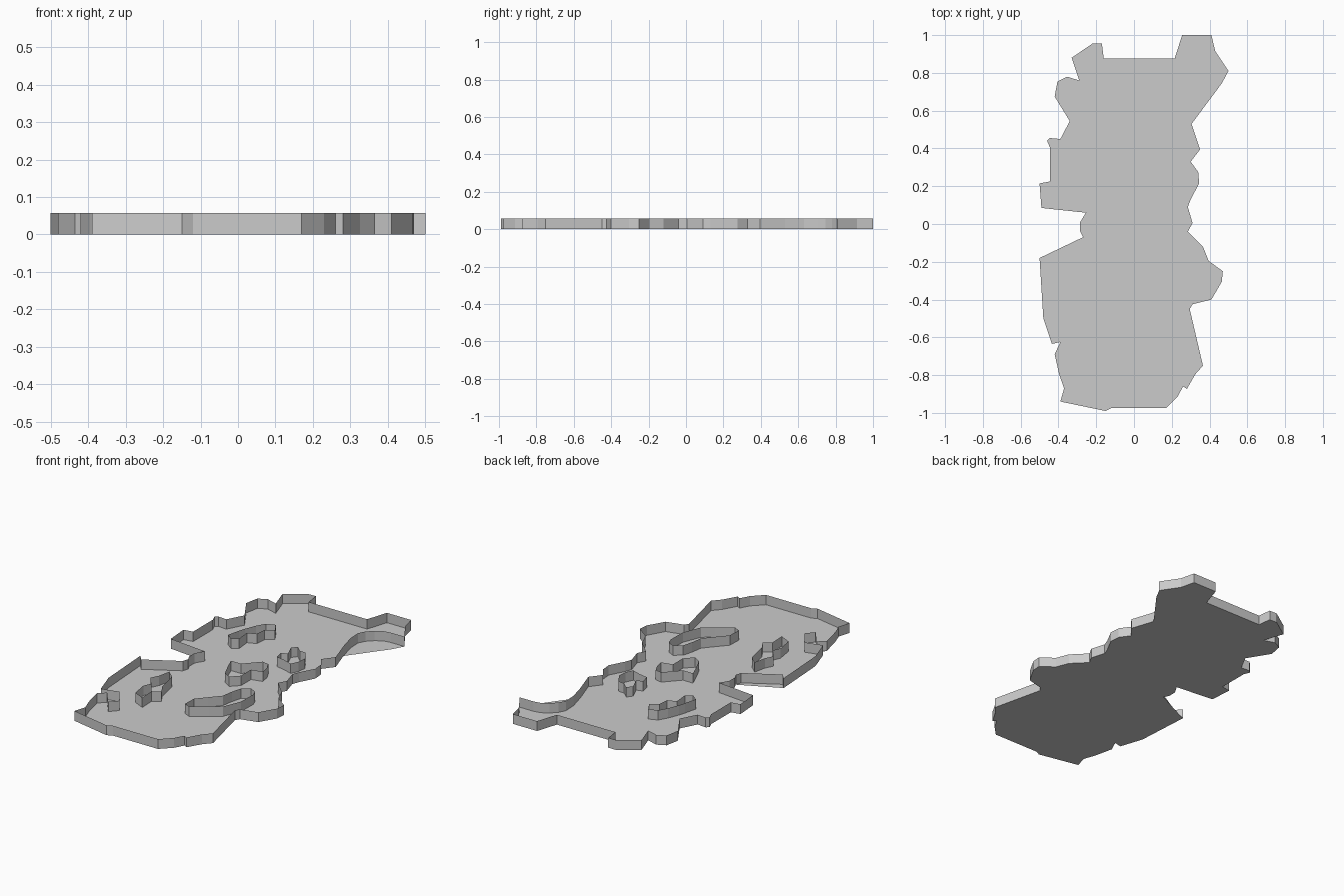
import bpy
import bmesh

WALL_HEIGHT = 0.057

# Stretches of the coastline, clockwise from the top right tab
EAST_TAB = [(.215, .875), (.255, 1), (.41, 1), (.43, .915), (.5, .81)]
EAST = [(.305, .53), (.35, .395), (.3, .33), (.34, .275), (.345, .215),
        (.3, .13), (.285, .09), (.31, .005), (.285, -.04), (.365, -.12),
        (.395, -.195), (.47, -.25), (.465, -.305), (.41, -.4), (.31, -.425),
        (.295, -.45), (.365, -.75), (.325, -.795), (.28, -.873), (.26, -.86),
        (.23, -.915), (.17, -.975)]
SOUTH = [(-.12, -.975), (-.15, -.99), (-.39, -.94), (-.37, -.87),
         (-.395, -.8), (-.42, -.69)]
SOUTH_WEST = [(-.435, -.635), (-.48, -.5), (-.5, -.18)]
WEST = [(-.27, -.07), (-.285, -.04), (-.285, .01), (-.255, .06), (-.49, .085),
        (-.5, .215), (-.445, .225), (-.445, .405), (-.46, .44), (-.445, .455),
        (-.39, .45), (-.34, .545), (-.42, .675), (-.405, .755), (-.355, .78),
        (-.29, .76), (-.33, .88), (-.22, .955), (-.17, .955), (-.16, .875)]

# The floor cuts straight across three places where the wall runs further in
FLOOR = (EAST_TAB + [(.465, .745)] + EAST + SOUTH + [(-.39, -.625)]
         + SOUTH_WEST + WEST)
WALL = (EAST_TAB + [(.41, .81), (.37, .803), (.33, .78), (.295, .745),
                    (.275, .705), (.279, .63)]
        + EAST + SOUTH
        + [(-.38, -.655), (-.31, -.745), (-.27, -.70), (-.335, -.608)]
        + SOUTH_WEST + [(-.47, -.215), (-.28, -.105)] + WEST)

# Closed wall loops standing inside
ISLANDS = {
    "long_island_wall": [
        (.034, -.532), (.037, -.454), (.085, -.40), (.14, -.337), (.15, -.27),
        (.167, -.211), (.21, -.18), (.25, -.2), (.262, -.236), (.26, -.343),
        (.217, -.448), (.16, -.49), (.111, -.523), (.07, -.55)],
    "middle_island_wall": [
        (-.015, -.097), (-.05, -.02), (-.075, .043), (-.011, .043),
        (.069, .129), (.11, .12), (.13, .08), (.14, .028), (.075, .012),
        (.075, -.079), (.03, -.125)],
    "east_island_wall": [
        (.094, .222), (.083, .274), (.12, .285), (.09, .355), (.113, .386),
        (.15, .352), (.19, .349), (.228, .286), (.223, .237), (.203, .193),
        (.146, .212)],
    "north_west_island_wall": [
        (-.272, .298), (-.254, .371), (-.242, .41), (-.217, .473),
        (-.188, .524), (-.138, .543), (-.106, .49), (-.15, .459),
        (-.156, .395), (-.205, .375), (-.197, .291), (-.232, .267)],
    "south_west_island_wall": [
        (-.259, -.569), (-.274, -.475), (-.254, -.43), (-.301, -.373),
        (-.277, -.326), (-.262, -.255), (-.214, -.297), (-.2, -.362),
        (-.186, -.428), (-.154, -.482), (-.197, -.512), (-.194, -.6)],
}


def finish(name, bm):
    mesh = bpy.data.meshes.new(name)
    bm.to_mesh(mesh)
    bm.free()
    bpy.context.collection.objects.link(bpy.data.objects.new(name, mesh))


def sheet(name, points):
    bm = bmesh.new()
    face = bm.faces.new([bm.verts.new((x, y, 0)) for x, y in points])
    face.normal_update()
    if face.normal.z < 0:
        face.normal_flip()
    finish(name, bm)


def fence(name, points):
    bm = bmesh.new()
    low = [bm.verts.new((x, y, 0)) for x, y in points]
    high = [bm.verts.new((x, y, WALL_HEIGHT)) for x, y in points]
    for i in range(len(points)):
        j = (i + 1) % len(points)
        bm.faces.new((low[j], low[i], high[i], high[j]))
    finish(name, bm)


# Floor plate, outer wall and the island walls
sheet("floor", FLOOR)
fence("outer_wall", WALL)
for island_name, loop in ISLANDS.items():
    fence(island_name, loop)
